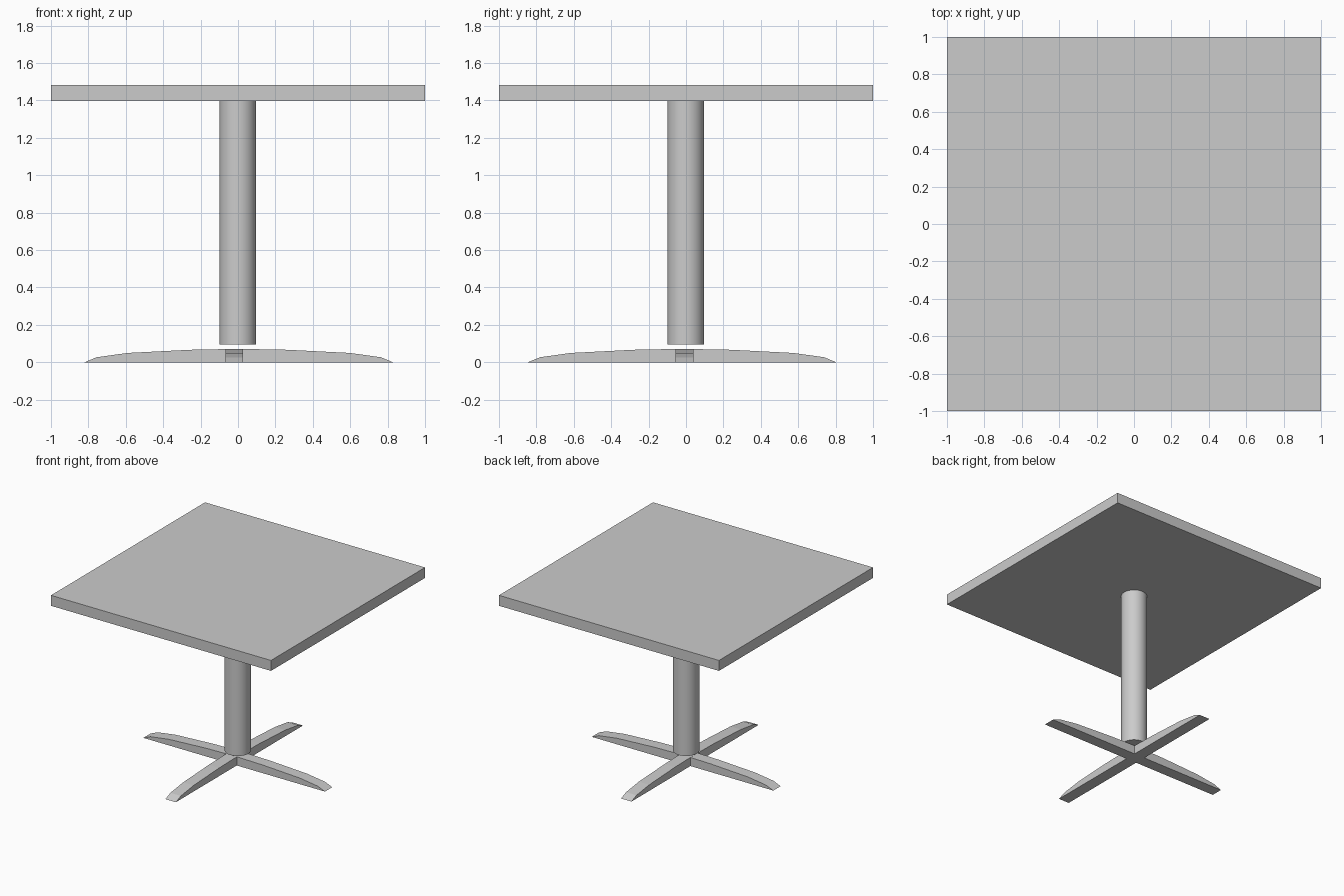
import bpy, bmesh
from math import radians
from mathutils import Matrix, Vector

if "Cube" in bpy.data.objects:
    bpy.data.objects.remove(bpy.data.objects["Cube"])

# Half of the arched foot outline: (distance from middle, height)
ARCH = [(0.825, 0.0), (0.76, 0.027), (0.595, 0.05), (0.26, 0.067), (0.0, 0.072)]
FOOT_WIDTH = 0.095


def make_object(name, bm):
    bmesh.ops.recalc_face_normals(bm, faces=bm.faces)
    mesh = bpy.data.meshes.new(name)
    bm.to_mesh(mesh)
    bm.free()
    obj = bpy.data.objects.new(name, mesh)
    bpy.context.collection.objects.link(obj)
    return obj


def foot_bar(name, centre, turn):
    bm = bmesh.new()
    outline = ARCH + [(-x, z) for x, z in reversed(ARCH[:-1])]
    face = bm.faces.new([bm.verts.new((x, -FOOT_WIDTH / 2, z)) for x, z in outline])
    ext = bmesh.ops.extrude_face_region(bm, geom=[face])
    moved = [g for g in ext["geom"] if isinstance(g, bmesh.types.BMVert)]
    bmesh.ops.translate(bm, verts=moved, vec=(0, FOOT_WIDTH, 0))
    placement = Matrix.Translation(centre) @ Matrix.Rotation(radians(turn), 4, "Z")
    bmesh.ops.transform(bm, matrix=placement, verts=bm.verts)
    return make_object(name, bm)


# Square table top
bm = bmesh.new()
bmesh.ops.create_cube(bm, size=1, matrix=Matrix.Translation((0, 0, 1.441))
                      @ Matrix.Diagonal((2, 2, 0.086, 1)))
make_object("table_top", bm)

# Round column, standing just clear of the feet
bpy.ops.mesh.primitive_cylinder_add(vertices=32, radius=0.098, depth=1.303,
                                    location=(-0.001, -0.001, 0.7465))
column = bpy.context.object
column.name = "column"
bpy.ops.object.shade_smooth_by_angle(angle=radians(30))

# Crossed arched feet
foot_bar("foot_side_to_side", Vector((0.004, -0.008, 0)), 0)
foot_bar("foot_front_to_back", Vector((-0.02, -0.021, 0)), 90)
